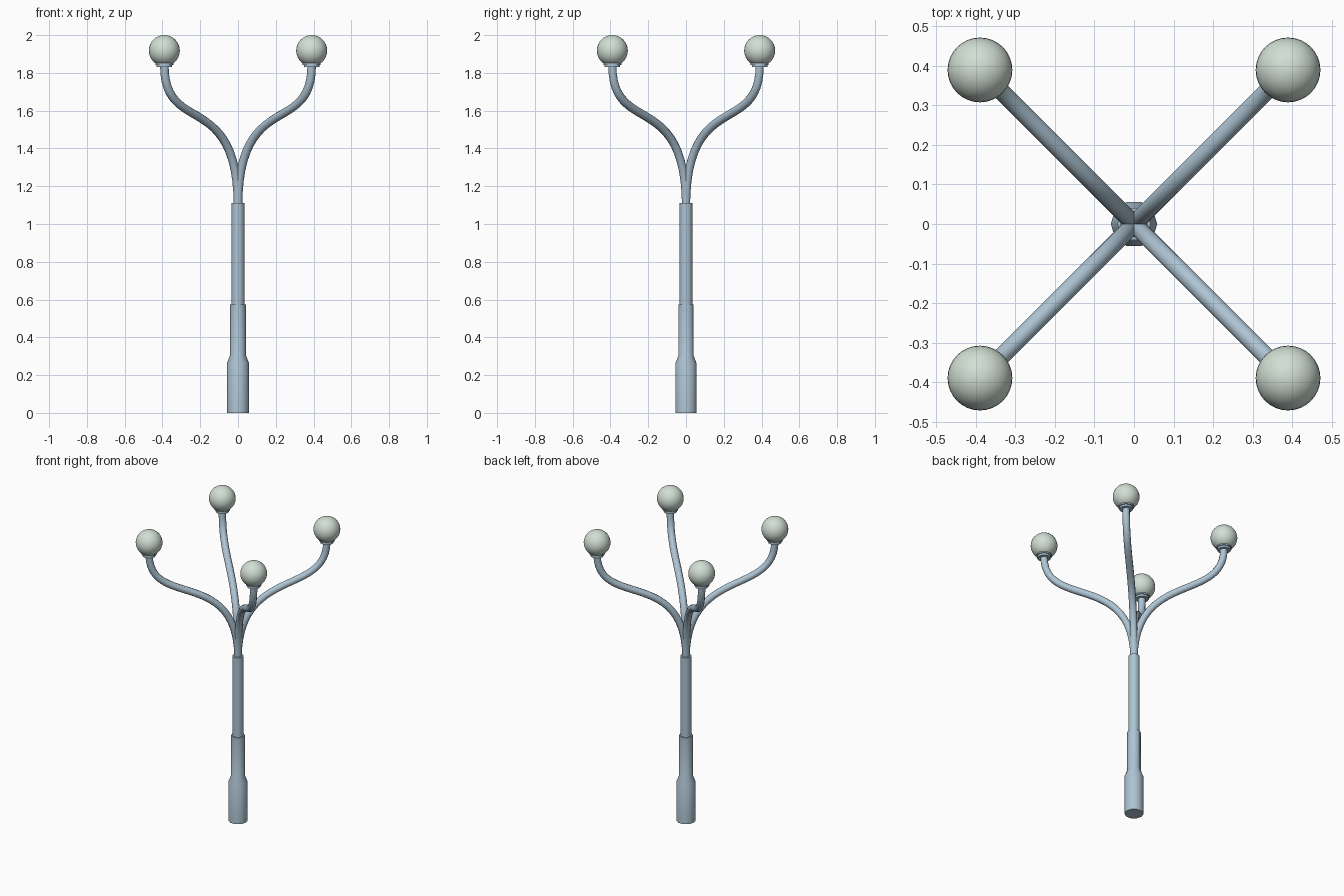
import bpy
import math
from mathutils import Vector

cube = bpy.data.objects.get("Cube")
if cube:
    bpy.data.objects.remove(cube, do_unlink=True)


def material(name, color):
    mat = bpy.data.materials.new(name)
    mat.use_nodes = True
    mat.diffuse_color = color
    mat.node_tree.nodes["Principled BSDF"].inputs["Base Color"].default_value = color
    return mat


STEEL = material("blue grey metal", (0.42, 0.55, 0.65, 1))
GLASS = material("pale green glass", (0.64, 0.74, 0.66, 1))


def finish(obj, mat, angle=30):
    """Give the part its colour and smooth shading with sharp edges kept."""
    obj.data.materials.clear()
    obj.data.materials.append(mat)
    bpy.ops.object.select_all(action="DESELECT")
    obj.select_set(True)
    bpy.context.view_layer.objects.active = obj
    bpy.ops.object.shade_smooth_by_angle(angle=math.radians(angle))


def lathe(name, profile, sides, center, mat, angle=30):
    """Turn (radius, height) pairs around z and cap both ends."""
    verts = []
    for r, z in profile:
        for i in range(sides):
            a = math.tau * i / sides
            verts.append((r * math.cos(a), r * math.sin(a), z))
    faces = []
    for k in range(len(profile) - 1):
        for i in range(sides):
            j = (i + 1) % sides
            low, high = k * sides, (k + 1) * sides
            faces.append((low + i, low + j, high + j, high + i))
    faces.append(tuple(reversed(range(sides))))
    faces.append(tuple(range(len(verts) - sides, len(verts))))
    mesh = bpy.data.meshes.new(name)
    mesh.from_pydata(verts, [], faces)
    obj = bpy.data.objects.new(name, mesh)
    obj.location = center
    bpy.context.collection.objects.link(obj)
    finish(obj, mat, angle)


def arm(name, sx, sy):
    """S-shaped tube that leaves the post upright and ends upright."""
    curve = bpy.data.curves.new(name, "CURVE")
    curve.dimensions = "3D"
    curve.bevel_depth = 0.0225
    curve.bevel_resolution = 3
    curve.resolution_u = 24
    curve.use_fill_caps = True
    spline = curve.splines.new("BEZIER")
    spline.bezier_points.add(1)
    top = Vector((REACH * sx, REACH * sy, 1.84))
    root = Vector((0, 0, 1.09))
    up = Vector((0, 0, 1))
    for point, co, back, ahead in zip(spline.bezier_points, (root, top),
                                      (0.1, 0.38), (0.63, 0.1)):
        point.handle_left_type = point.handle_right_type = "FREE"
        point.co = co
        point.handle_left = co - up * back
        point.handle_right = co + up * ahead
    obj = bpy.data.objects.new(name, curve)
    bpy.context.collection.objects.link(obj)
    bpy.ops.object.select_all(action="DESELECT")
    obj.select_set(True)
    bpy.context.view_layer.objects.active = obj
    bpy.ops.object.convert(target="MESH")
    finish(bpy.context.view_layer.objects.active, STEEL, 50)


REACH = 0.39
RADIUS = 0.082

# Stepped post
lathe("post", [(0.059, 0), (0.059, 0.262), (0.042, 0.305), (0.042, 0.575),
               (0.035, 0.575), (0.035, 1.11)], 10, (0, 0, 0), STEEL, 40)

# Four arms, each with a collar and a globe
for label, sx, sy in (("front_left", 1, -1), ("front_right", -1, -1),
                      ("back_left", 1, 1), ("back_right", -1, 1)):
    arm(label + "_arm", sx, sy)
    spot = (REACH * sx, REACH * sy, 0)
    lathe(label + "_collar", [(0.041, 1.83), (0.041, 1.843), (0.048, 1.843),
                              (0.048, 1.855)], 20, spot, STEEL)
    bpy.ops.mesh.primitive_uv_sphere_add(
        segments=32, ring_count=16, radius=RADIUS,
        location=(spot[0], spot[1], 2 - RADIUS))
    globe = bpy.context.object
    globe.name = label + "_globe"
    finish(globe, GLASS)
